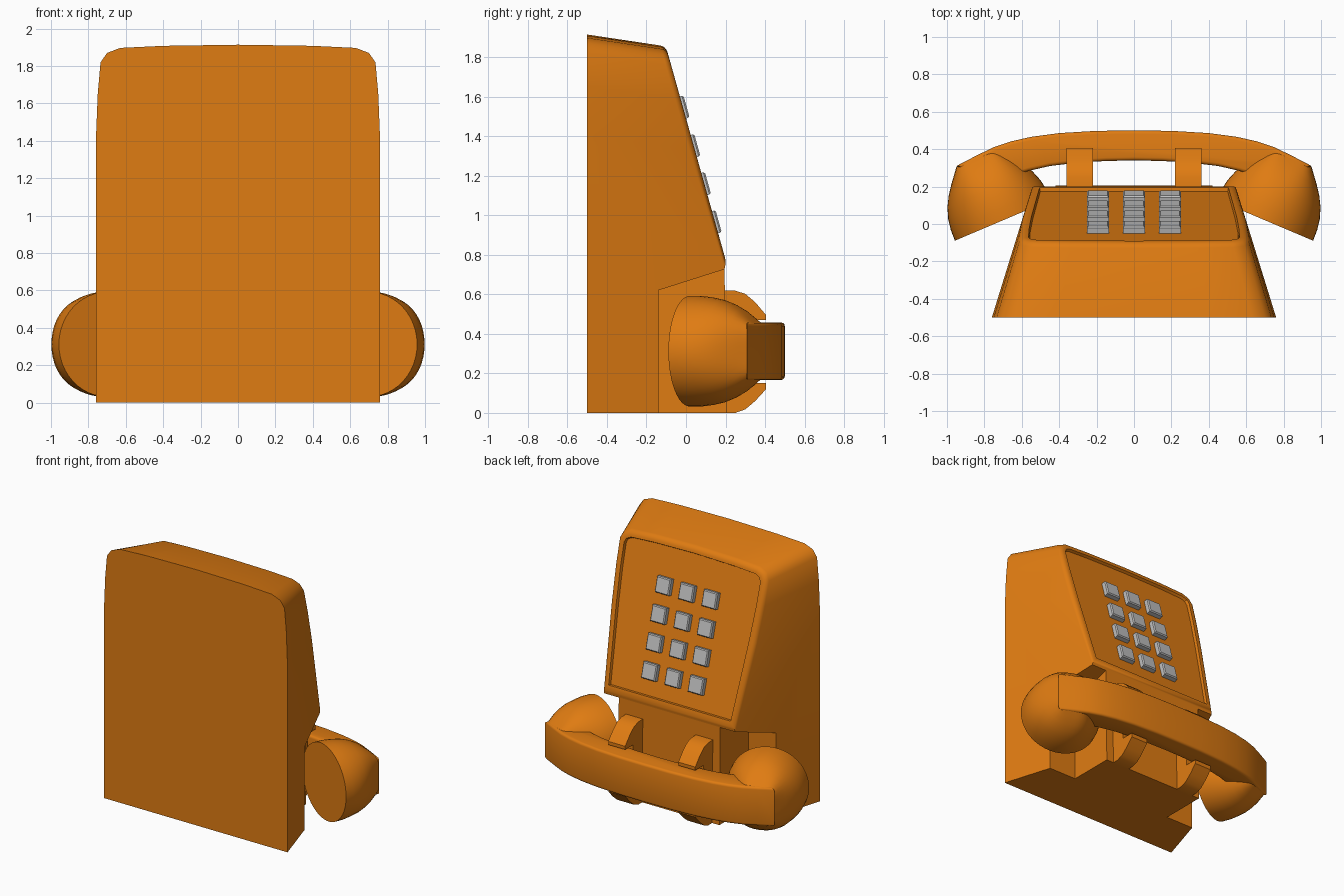
import bpy, bmesh, math
from mathutils import Vector

if "Cube" in bpy.data.objects:
    bpy.data.objects.remove(bpy.data.objects["Cube"])


def material(name, rgb):
    m = bpy.data.materials.new(name)
    m.diffuse_color = (*rgb, 1)
    m.use_nodes = True
    m.node_tree.nodes["Principled BSDF"].inputs["Base Color"].default_value = m.diffuse_color
    return m


ORANGE = material("orange plastic", (0.74, 0.20, 0.006))
GREY = material("grey keys", (0.53, 0.53, 0.53))


def finish(name, bm, mat, angle=35):
    bmesh.ops.recalc_face_normals(bm, faces=bm.faces)
    me = bpy.data.meshes.new(name)
    bm.to_mesh(me)
    bm.free()
    me.materials.append(mat)
    ob = bpy.data.objects.new(name, me)
    bpy.context.collection.objects.link(ob)
    activate(ob)
    bpy.ops.object.shade_smooth_by_angle(angle=math.radians(angle))
    return ob


def activate(ob):
    bpy.ops.object.select_all(action='DESELECT')
    ob.select_set(True)
    bpy.context.view_layer.objects.active = ob


def loft(rings):
    """Closed skin through rings of points, capped at both ends."""
    bm = bmesh.new()
    rs = [[bm.verts.new(p) for p in r] for r in rings]
    n = len(rs[0])
    for a, b in zip(rs, rs[1:]):
        for i in range(n):
            j = (i + 1) % n
            bm.faces.new((a[i], a[j], b[j], b[i]))
    bm.faces.new(rs[0])
    bm.faces.new(rs[-1])
    bmesh.ops.recalc_face_normals(bm, faces=bm.faces)
    return bm


def side_prism(pts, x0, x1):
    return loft([[(x, y, z) for y, z in pts] for x in (x0, x1)])


# Sloping keypad plane
TOP, LOW = Vector((0, -0.10, 1.85)), Vector((0, 0.205, 0.76))
down = (LOW - TOP).normalized()
N = Vector((0, -down.z, down.y)).normalized()

# Body: tapered housing, sliced by the keypad plane
half = [(0.76, 0), (0.76, 1.4), (0.75, 1.65), (0.735, 1.82), (0.70, 1.87), (0.63, 1.897), (0.4, 1.908)]
outline = half + [(0, 1.914)] + [(-x, z) for x, z in reversed(half)]


def section(y):
    sx = 1 - 0.31 * (y + 0.5) / 0.76
    sz = 1 - 0.15 * (y + 0.5) / 1.91
    return [(x * sx, y, z * sz) for x, z in outline]


bm = loft([section(-0.5), section(0.205)])
cut = bmesh.ops.bisect_plane(bm, geom=bm.verts[:] + bm.edges[:] + bm.faces[:], plane_co=LOW - N * 0.0005,
                             plane_no=N, clear_outer=True)
edges = [e for e in cut['geom_cut'] if isinstance(e, bmesh.types.BMEdge)]
bmesh.ops.contextual_create(bm, geom=edges)
bmesh.ops.recalc_face_normals(bm, faces=bm.faces)


def slope_face():
    bm.normal_update()
    return max((f for f in bm.faces if f.normal.dot(N) > 0.99), key=lambda f: f.calc_area())


# Rounded rim and recessed keypad panel
bmesh.ops.bevel(bm, geom=list(slope_face().edges), offset=0.028, segments=4, profile=0.5,
                affect='EDGES', clamp_overlap=True)
bmesh.ops.inset_individual(bm, faces=[slope_face()], thickness=0.016)
bmesh.ops.inset_individual(bm, faces=[slope_face()], thickness=0.006, depth=-0.02)
body = finish("body", bm, ORANGE)

# Side notches that make room for the handset cups
for s in (1, -1):
    notch = [(-0.14, -0.1), (-0.14, 0.62), (0.30, 0.76), (0.30, -0.1)]
    cutter = finish("notch_cutter", side_prism(notch, s * 0.42, s * 1.0), ORANGE)
    cutter.hide_render = True
    mod = body.modifiers.new("notch", 'BOOLEAN')
    mod.operation, mod.solver, mod.object = 'DIFFERENCE', 'EXACT', cutter
    activate(body)
    bpy.ops.object.modifier_apply(modifier=mod.name)
    bpy.data.objects.remove(cutter)
activate(body)
bpy.ops.object.shade_smooth_by_angle(angle=math.radians(35))

# Keys: 3 x 4 slightly tapered blocks on the panel
for row, z in enumerate((1.545, 1.35, 1.158, 0.965)):
    for col, x in enumerate((-0.193, 0, 0.193)):
        base = TOP + down * ((z - TOP.z) / down.z)
        base.x = x
        rings = []
        for h, w in ((-0.03, 0.058), (0.010, 0.058), (0.018, 0.051)):
            rings.append([base + N * h + Vector((a * w, 0, 0)) + down * (b * w)
                          for a, b in ((-1, -1), (1, -1), (1, 1), (-1, 1))])
        finish(f"key_{row}_{col}", loft(rings), GREY, 20)

# Cradle hooks gripping the handset from above and below
hook = [(0.19, 0), (0.25, 0), (0.30, 0.018), (0.35, 0.06), (0.405, 0.12), (0.405, 0.15), (0.31, 0.15),
        (0.31, 0.47), (0.405, 0.47), (0.405, 0.495), (0.35, 0.56), (0.30, 0.602), (0.25, 0.618), (0.19, 0.62)]
for side, s in (("right", 1), ("left", -1)):
    finish(f"cradle_hook_{side}", side_prism(hook, s * 0.22, s * 0.36), ORANGE)

# Handset grip: curved bar with rounded edges
ZC = 0.312
arc = [(0.0, 0.50), (0.2, 0.498), (0.4, 0.486), (0.55, 0.466), (0.66, 0.441), (0.75, 0.411), (0.85, 0.362), (0.95, 0.31)]
inner = [(0.74, 0.23), (0.56, 0.285), (0.45, 0.31), (0.3, 0.328), (0.15, 0.337), (0.0, 0.34)]
right = arc + inner
grip = right + [(-x, y) for x, y in reversed(right) if x > 0]
bm = loft([[(x, y, ZC + dz) for x, y in grip] for dz in (-0.145, 0.145)])
rim = [e for e in bm.edges if abs(e.verts[0].co.z - e.verts[1].co.z) < 1e-4]
bmesh.ops.bevel(bm, geom=rim, offset=0.018, segments=3, profile=0.5, affect='EDGES', clamp_overlap=True)
finish("handset_grip", bm, ORANGE)

# Handset cups: round mouth blending to the squarish grip end
# (distance along axis, half width, half height, squareness)
cup = [(0, 0.28, 0.28, 2), (0.06, 0.278, 0.28, 2), (0.12, 0.268, 0.273, 2), (0.18, 0.247, 0.26, 2.1),
       (0.235, 0.216, 0.238, 2.3), (0.285, 0.18, 0.208, 2.7), (0.33, 0.143, 0.172, 3.5), (0.362, 0.117, 0.141, 6)]
SEG = 48
for side, s in (("right", 1), ("left", -1)):
    rings = []
    for t, ru, rz, p in cup:
        ring = []
        for i in range(SEG):
            a = 2 * math.pi * i / SEG
            c, d = math.cos(a), math.sin(a)
            k = (abs(c) ** p + abs(d) ** p) ** (-1 / p)
            u = ru * k * c
            ring.append((s * (0.70 + 0.39 * t + 0.92 * u), 0.02 + 0.92 * t - 0.39 * u, ZC + rz * k * d))
        rings.append(ring)
    finish(f"handset_cup_{side}", loft(rings), ORANGE, 40)
